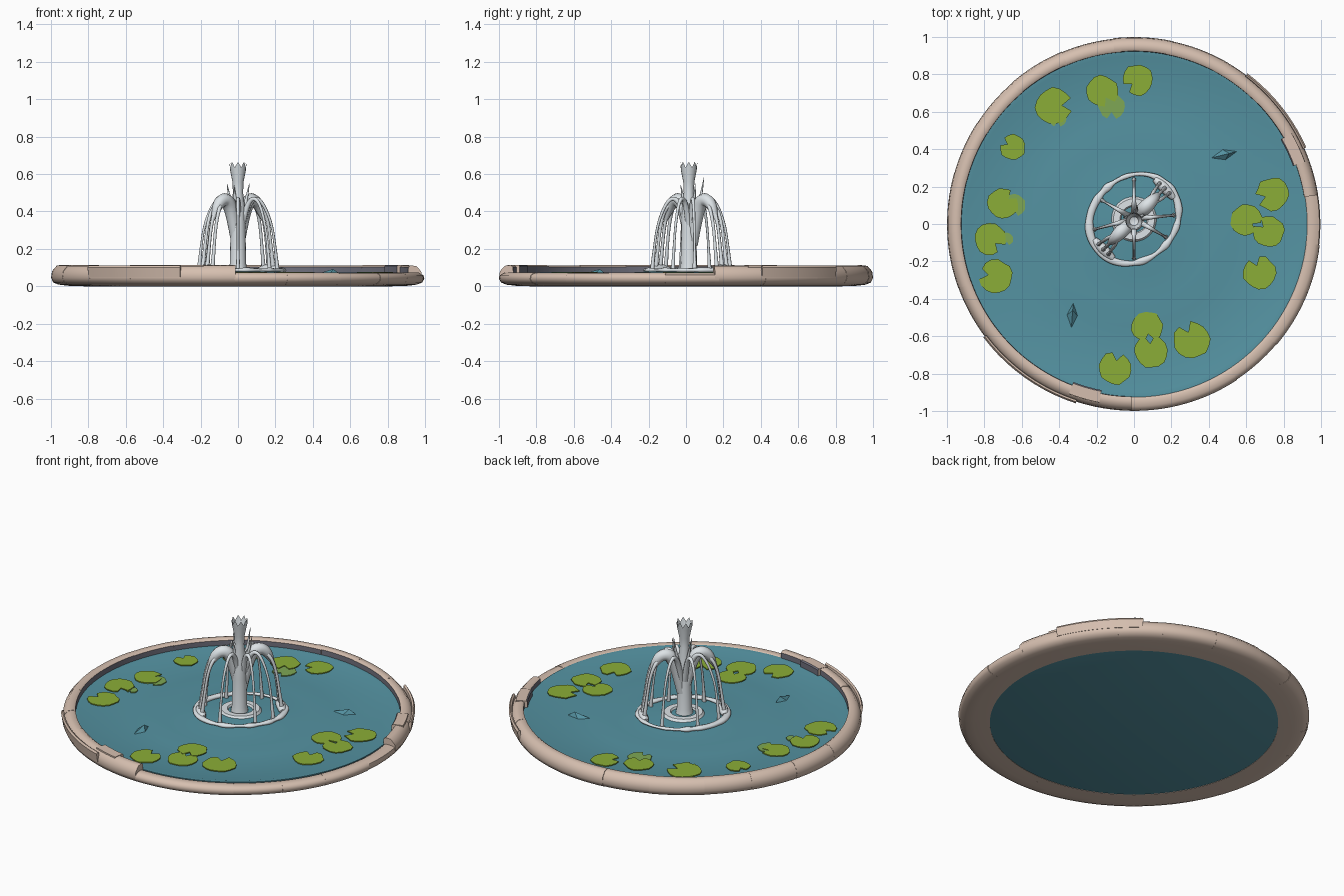
import bpy, bmesh, random
from math import sin, cos, pi, radians, hypot, tau
from mathutils import Vector

random.seed(4)
if "Cube" in bpy.data.objects:
    bpy.data.objects.remove(bpy.data.objects["Cube"], do_unlink=True)


def material(name, rgb):
    m = bpy.data.materials.new(name)
    m.use_nodes = True
    m.diffuse_color = (*rgb, 1)
    m.node_tree.nodes["Principled BSDF"].inputs["Base Color"].default_value = (*rgb, 1)
    return m


STONE = material("pale stone", (0.67, 0.52, 0.43))
SLATE = material("slate inner stone", (0.16, 0.16, 0.20))
POOL = material("teal water", (0.09, 0.29, 0.36))
LEAF = material("leaf green", (0.26, 0.42, 0.038))
SUNK = material("wet leaf green", (0.21, 0.39, 0.09))
FOAM = material("white water", (0.77, 0.82, 0.85))


def smooth(ob, angle):
    bpy.ops.object.select_all(action="DESELECT")
    ob.select_set(True)
    bpy.context.view_layer.objects.active = ob
    bpy.ops.object.shade_smooth_by_angle(angle=radians(angle))


def finish(name, bm, mats, angle=40):
    bmesh.ops.recalc_face_normals(bm, faces=bm.faces)
    me = bpy.data.meshes.new(name)
    bm.to_mesh(me)
    bm.free()
    for m in mats:
        me.materials.append(m)
    ob = bpy.data.objects.new(name, me)
    bpy.context.collection.objects.link(ob)
    smooth(ob, angle)


def sweep(bm, profile, a0, a1, steps):
    """Turn a closed (radius, height) profile through an angle and cap the ends."""
    rings = []
    for i in range(steps + 1):
        a = radians(a0 + (a1 - a0) * i / steps)
        rings.append([bm.verts.new((r * cos(a), r * sin(a), z)) for r, z in profile])
    n = len(profile)
    for p, q in zip(rings, rings[1:]):
        for k in range(n):
            bm.faces.new((p[k], p[(k + 1) % n], q[(k + 1) % n], q[k]))
    bm.faces.new(rings[0])
    bm.faces.new(rings[-1][::-1])


def lathe(name, profile, mats, steps=64, jag=0.0, at=(0, 0)):
    """Full turn of an open profile; radius zero closes to a point."""
    bm = bmesh.new()
    rings = []
    for j, (r, z) in enumerate(profile):
        last = jag if j == len(profile) - 1 else 0
        rings.append([bm.verts.new((at[0] + r * cos(tau * i / steps), at[1] + r * sin(tau * i / steps),
                                    z - last * (i % 2))) for i in range(steps)])
    for p, q in zip(rings, rings[1:]):
        for i in range(steps):
            bm.faces.new((p[i], p[(i + 1) % steps], q[(i + 1) % steps], q[i]))
    bmesh.ops.remove_doubles(bm, verts=bm.verts, dist=1e-5)
    finish(name, bm, mats)


# Stone rim: low course all round the broken front, taller course elsewhere
LOW = [(0.82, 0.0), (0.91, 0.003), (0.96, 0.009), (0.988, 0.02), (1.0, 0.04), (0.995, 0.06),
       (0.975, 0.073), (0.94, 0.075), (0.927, 0.068), (0.915, 0.03), (0.82, 0.006)]
TALL = [(0.82, 0.0), (0.91, 0.003), (0.96, 0.009), (0.988, 0.02), (1.0, 0.045), (0.995, 0.082),
        (0.97, 0.111), (0.938, 0.115), (0.925, 0.106), (0.92, 0.03), (0.82, 0.006)]


def paint_inner(bm):
    """Faces turned towards the pool centre are slate."""
    bmesh.ops.recalc_face_normals(bm, faces=bm.faces)
    for f in bm.faces:
        c = f.calc_center_median()
        inward = -(f.normal.x * c.x + f.normal.y * c.y) / hypot(c.x, c.y)
        f.material_index = int(inward > 0.6 and c.z > 0.03)


def stone_course(name, start, end, count, profile):
    bm = bmesh.new()
    width = (end - start) / count
    for i in range(count):
        a = start + i * width + (random.uniform(-1.5, 1.5) if i else 0)
        shrink = random.uniform(0, 0.004)
        drop = random.uniform(0, 0.004)
        block = [(r - shrink if r > 0.92 else r, z - drop if z > 0.06 else z) for r, z in profile]
        sweep(bm, block, a, start + (i + 1) * width + 1.2, 8)
    paint_inner(bm)
    finish(name, bm, [STONE, SLATE], 50)


stone_course("low_rim", -91, 9, 6, LOW)
stone_course("tall_rim", 9, 268, 15, TALL)

# Loosened facing slabs and shifted inner blocks beside the two breaks
for label, a0, a1 in (("back", 24, 53), ("front", 217, 252)):
    bm = bmesh.new()
    sweep(bm, [(0.985, 0.05), (1.0, 0.05), (1.008, 0.10), (1.0, 0.112), (0.99, 0.105)], a0, a1, 10)
    finish(label + "_loose_slab", bm, [STONE])
for label, a0, a1 in (("back", 20, 30), ("front", 249, 259)):
    bm = bmesh.new()
    sweep(bm, [(0.905, 0.05), (0.975, 0.05), (0.972, 0.114), (0.912, 0.115), (0.905, 0.108)], a0, a1, 4)
    paint_inner(bm)
    finish(label + "_shifted_block", bm, [STONE, SLATE])

# Pool body with gentle ripples, closed underneath
lathe("pool_water", [(0, 0.002), (0.83, 0.002), (0.925, 0.035), (0.926, 0.073), (0.90, 0.072),
                     (0.87, 0.064), (0.55, 0.064), (0.49, 0.069), (0.42, 0.067), (0.28, 0.075),
                     (0.12, 0.084), (0, 0.09)], [POOL], 96)

# Small wavelets breaking the surface
for label, x, y, turn, length in (("right", 0.48, 0.37, 0.25, 0.075), ("left", -0.33, -0.49, 1.5, 0.07)):
    bm = bmesh.new()
    d = Vector((cos(turn), sin(turn), 0)) * length
    side = Vector((-sin(turn), cos(turn), 0)) * 0.03
    c = Vector((x, y, 0.062))
    base = [bm.verts.new(p) for p in (c - d, c - side, c + d, c + side)]
    top = bm.verts.new(c + d * 0.4 + Vector((0, 0, 0.03)))
    bm.faces.new(base)
    for i in range(4):
        bm.faces.new((base[i], base[(i + 1) % 4], top))
    finish(label + "_wavelet", bm, [POOL], 30)


# Lily pads: thin discs with a notch facing the given direction
def lily_pad(name, x, y, r, notch, mat, z):
    bm = bmesh.new()
    pts = [(0.45 * r, notch)]
    for i in range(15):
        pts.append((r * random.uniform(0.92, 1.04), notch + 20 + 320 * i / 14))
    outline = [(x + q * cos(radians(a)), y + q * sin(radians(a))) for q, a in pts]
    face = bm.faces.new([bm.verts.new((u, v, z)) for u, v in outline])
    up = bmesh.ops.extrude_face_region(bm, geom=[face])["geom"]
    bmesh.ops.translate(bm, vec=(0, 0, 0.006), verts=[g for g in up if isinstance(g, bmesh.types.BMVert)])
    finish(name, bm, [mat], 30)


PADS = [(-0.43, 0.63, 0.10, 5), (-0.17, 0.71, 0.085, -60), (0.02, 0.77, 0.085, 215),
        (-0.65, 0.41, 0.07, 150), (-0.70, 0.11, 0.085, 40), (-0.77, -0.08, 0.085, -40),
        (-0.74, -0.28, 0.09, 170), (0.74, 0.16, 0.09, 200), (0.60, 0.02, 0.085, -30),
        (0.72, -0.04, 0.085, 140), (0.67, -0.26, 0.09, 110), (0.07, -0.55, 0.085, -80),
        (0.09, -0.68, 0.09, 95), (0.31, -0.62, 0.10, 115), (-0.10, -0.77, 0.09, 80)]
for i, (x, y, r, notch) in enumerate(PADS):
    lily_pad(f"lily_pad_{i + 1}", x, y, r, notch, LEAF, 0.068 + 0.002 * (i % 2))
for i, (x, y, r) in enumerate([(-0.12, 0.63, 0.07), (-0.64, 0.10, 0.06), (-0.68, -0.08, 0.035), (-0.41, 0.57, 0.05)]):
    lily_pad(f"wet_lily_pad_{i + 1}", x, y, r, -90, SUNK, 0.065)


# Water strands and foam as tapered tubes
def tube(name, points, radii, thick, closed=False):
    cu = bpy.data.curves.new(name, "CURVE")
    cu.dimensions = "3D"
    cu.bevel_depth = thick
    cu.bevel_resolution = 2
    cu.use_fill_caps = True
    sp = cu.splines.new("NURBS")
    sp.points.add(len(points) - 1)
    for p, co, r in zip(sp.points, points, radii):
        p.co = (*co, 1)
        p.radius = r
    sp.order_u = 3
    sp.use_endpoint_u = not closed
    sp.use_cyclic_u = closed
    sp.resolution_u = 5
    ob = bpy.data.objects.new(name, cu)
    bpy.context.collection.objects.link(ob)
    cu.materials.append(FOAM)
    bpy.ops.object.select_all(action="DESELECT")
    ob.select_set(True)
    bpy.context.view_layer.objects.active = ob
    bpy.ops.object.convert(target="MESH")
    smooth(bpy.context.object, 60)
    return bpy.context.object


def foam_reach(a):
    return 0.238 + 0.018 * cos(2 * (a - pi / 4))


def polar(r, a, z):
    return (r * cos(a), r * sin(a) + 0.028, z)


ring = [polar(foam_reach(a), a, 0.086) for a in (tau * i / 36 for i in range(36))]
ring_ob = tube("foam_ring", ring, [random.uniform(0.6, 1.5) for _ in ring], 0.016, True)
ring_ob.scale.z = 0.7
ring_ob.location.z = 0.026
lathe("inner_foam", [(0.065, 0.08), (0.075, 0.097), (0.11, 0.097), (0.125, 0.078)], [FOAM], 32, at=(0, 0.025))

# Central jet flaring into a jagged crown
lathe("central_jet", [(0.052, 0.08), (0.044, 0.12), (0.04, 0.3), (0.038, 0.42), (0.027, 0.5),
                      (0.03, 0.56), (0.042, 0.62), (0.046, 0.665)], [FOAM], 16, 0.03, (0, 0.015))
lathe("crown_inside", [(0, 0.57), (0.024, 0.58), (0.036, 0.62), (0.042, 0.662)], [FOAM], 16, 0.03, (0, 0.015))

# Thick arms on the diagonal, each splitting into falling strands
for label, mid in (("back", 45), ("front", 225)):
    a = radians(mid)
    tube(label + "_arm", [polar(r, a, z) for r, z in
         ((0.01, 0.22), (0.035, 0.36), (0.07, 0.455), (0.12, 0.465), (0.165, 0.42), (0.19, 0.35))],
         (0.8, 1.0, 1.15, 1.05, 0.8, 0.2), 0.034)
    for k in (-1, 0, 1):
        b = a + k * 0.16
        tube(f"{label}_strand_{k + 2}", [polar(r, b if r > 0.15 else a, z) for r, z in
             ((0.12, 0.455), (0.165, 0.43), (0.2, 0.34), (0.22, 0.2), (0.235, 0.085))],
             (1.2, 1.1, 0.9, 0.8, 1.3), 0.010)
    tube(label + "_splash", [polar(0.24, a - 0.3, 0.085), polar(0.235, a, 0.095), polar(0.24, a + 0.3, 0.085)],
         (0.6, 1.4, 0.6), 0.028)

# Thin arcs between the arms
for i, deg in enumerate((90, 150, 195, 270, 330, 5)):
    a = radians(deg)
    e = 0.88 * foam_reach(a)
    tube(f"thin_arc_{i + 1}", [polar(r, a, z) for r, z in
         ((0.02, 0.3), (0.045, 0.41), (0.085, 0.475), (0.13, 0.455), (0.85 * e, 0.34), (0.95 * e, 0.2), (e, 0.08))],
         (2.2, 2, 1.5, 1.1, 0.9, 0.8, 1.5), 0.008)

# Stray spikes of spray above the arcs
for i, (deg, r, z) in enumerate(((20, 0.065, 0.55), (75, 0.07, 0.58), (170, 0.06, 0.55), (250, 0.06, 0.54))):
    a = radians(deg)
    tube(f"spray_spike_{i + 1}", [polar(0.03, a, 0.4), polar(0.8 * r, a, 0.48), polar(r, a, z)], (1.3, 1, 0.1), 0.009)
